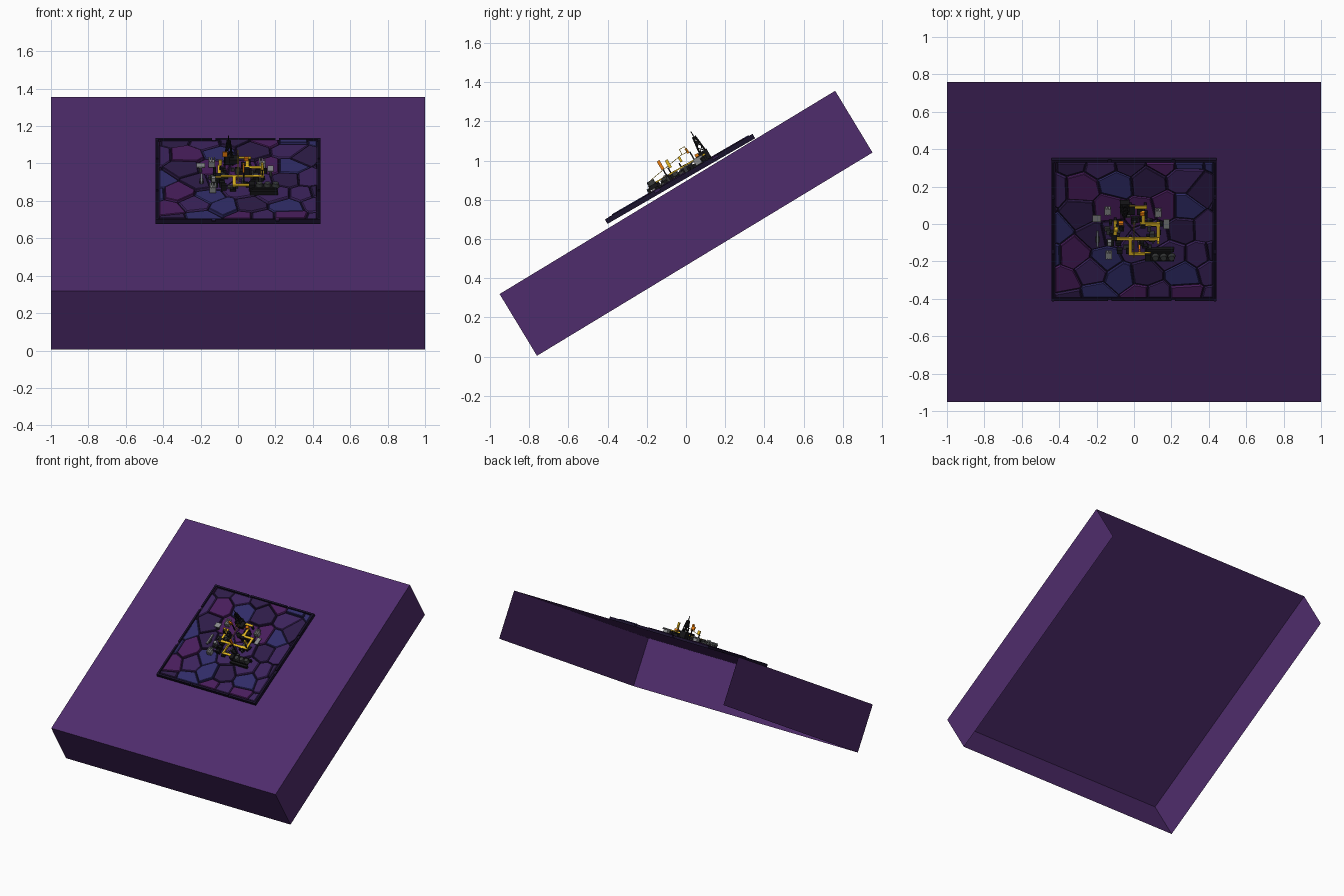
import bpy, bmesh, math, random
from mathutils import Matrix, Vector

if "Cube" in bpy.data.objects:
    bpy.data.objects.remove(bpy.data.objects["Cube"])

random.seed(7)
MATS = {}


def mat(name, rgb):
    if name not in MATS:
        m = bpy.data.materials.new(name)
        m.diffuse_color = [(c / 255) ** 2.2 for c in rgb] + [1]
        m.use_nodes = True
        m.node_tree.nodes["Principled BSDF"].inputs["Base Color"].default_value = m.diffuse_color
        MATS[name] = m
    return MATS[name]


PURPLE = mat("slab_purple", (80, 48, 108))
BASE = mat("groove_dark", (32, 25, 48))
TILES = [mat("tile_plum", (74, 35, 92)), mat("tile_blue", (52, 48, 104)),
         mat("tile_violet", (62, 40, 92)), mat("tile_dusk", (50, 34, 74))]
BLACK = mat("metal_black", (28, 28, 30))
DARK = mat("metal_dark", (58, 60, 60))
GREY = mat("metal_grey", (135, 137, 138))
YELLOW = mat("rail_yellow", (228, 184, 40))
ORANGE = mat("signal_orange", (235, 125, 20))

# Frames: x across, y up the slope, z out of the surface
SLAB = Matrix.Translation((0, -0.095, 0.8375)) @ Matrix.Rotation(math.radians(31.2), 4, 'X')
TILT = math.radians(30.1)
YC, ZC = -0.036, 0.916
PLATE = Matrix.Translation((0, YC, ZC)) @ Matrix.Rotation(TILT, 4, 'X')


def finish(name, bm, frame, m):
    me = bpy.data.meshes.new(name)
    bm.to_mesh(me)
    bm.free()
    me.materials.append(m)
    ob = bpy.data.objects.new(name, me)
    ob.matrix_world = frame
    bpy.context.collection.objects.link(ob)
    return ob


def slope(y, w):
    """Plan position y at height w above the plate -> distance up the slope."""
    return (y - YC + w * math.sin(TILT)) / math.cos(TILT)


def add_box(bm, x, v, w, sx, sv, sw, rot=None):
    m = Matrix.Translation((x, v, w)) @ (rot or Matrix()) @ Matrix.Diagonal((sx, sv, sw, 1))
    bmesh.ops.create_cube(bm, size=1, matrix=m)


def boxes(name, m, items):
    """Items are x, plan y, height w, then the three sizes."""
    bm = bmesh.new()
    for x, y, w, *s in items:
        add_box(bm, x, slope(y, w), w, *s)
    return finish(name, bm, PLATE, m)


def strut(bm, a, b, t):
    a, b = Vector(a), Vector(b)
    d = b - a
    c = (a + b) / 2
    add_box(bm, c.x, c.y, c.z, t, t, d.length, d.to_track_quat('Z', 'Y').to_matrix().to_4x4())


# Tilted slab: shell open at the underside and at the rear edge
bm = bmesh.new()
T = 0.368
top = [bm.verts.new(p) for p in ((-1, -1, 0), (1, -1, 0), (1, 1, 0), (-1, 1, 0))]
bot = [bm.verts.new(p) for p in ((-1, -1, -T), (1, -1, -T), (1, 1, -T), (-1, 1, -T))]
bm.faces.new(top)
for i, j in ((0, 1), (1, 2), (3, 0)):
    bm.faces.new((top[j], top[i], bot[i], bot[j]))
finish("tilted_slab", bm, SLAB, PURPLE)

# Plate base
H = 0.435
bm = bmesh.new()
add_box(bm, 0, 0, -0.017, 0.88, 2 * H, 0.014)
finish("plate_base", bm, PLATE, BASE)

# Cracked stone tiles: jittered cells cut by half-planes, each with sloping sides
seeds = [Vector((-0.48 + 0.16 * i + 0.08 * (j % 2) + random.uniform(-.05, .05),
                 -0.42 + 0.14 * j + random.uniform(-.04, .04))) for i in range(7) for j in range(7)]


def clip(poly, mid, n):
    out = []
    for a, b in zip(poly, poly[1:] + poly[:1]):
        da, db = (a - mid).dot(n), (b - mid).dot(n)
        if da <= 0:
            out.append(a)
        if da * db < 0:
            out.append(a.lerp(b, da / (da - db)))
    return out


def cell(s, gap):
    e, f = 0.425 - gap, 0.42 - gap
    poly = [Vector(p) for p in ((-e, -f), (e, -f), (e, f), (-e, f))]
    for o in seeds:
        if o != s and poly:
            n = (o - s).normalized()
            poly = clip(poly, (o + s) / 2 - n * gap, n)
    return poly


tile_bms = [bmesh.new() for _ in TILES]
for s in seeds:
    tb = random.choice(tile_bms)
    h = random.choice((-0.003, 0.0, 0.003, 0.007))
    rings = [(cell(s, 0.003), -0.011), (cell(s, 0.005), h - 0.003), (cell(s, 0.008), h)]
    if any(len(r[0]) != len(rings[0][0]) or len(r[0]) < 3 for r in rings):
        rings = rings[:1] + [(rings[0][0], h)]
        if len(rings[0][0]) < 3:
            continue
    vr = [[tb.verts.new((p.x, p.y, z)) for p in r] for r, z in rings]
    for lo, hi in zip(vr, vr[1:]):
        for k in range(len(lo)):
            q = (k + 1) % len(lo)
            tb.faces.new((lo[k], lo[q], hi[q], hi[k]))
    tb.faces.new(vr[-1])
for k, tb in enumerate(tile_bms):
    finish("stone_tiles_%d" % (k + 1), tb, PLATE, TILES[k])

# Broken raised rim around the plate
bm = bmesh.new()
for sgn in (-1, 1):
    for a, b in ((-0.44, -0.14), (-0.12, 0.2), (0.22, 0.44)):
        add_box(bm, sgn * 0.433, (a + b) / 2, -0.006, 0.013, b - a - 0.01, 0.016)
        add_box(bm, (a + b) / 2, sgn * 0.428, -0.006, b - a, 0.013, 0.016)
finish("plate_rim", bm, PLATE, BASE)

# Yellow overhead rails, each segment from one plan point to another
rails = [(-.02, .09, .06, .09), (.05, .06, .05, 0), (.04, 0, .13, 0), (.13, 0, .13, -.08),
         (-.11, -.08, .13, -.08), (-.1, .01, -.1, -.08), (-.02, -.08, -.02, -.16), (-.02, -.16, .08, -.16)]
rb, lb = bmesh.new(), bmesh.new()
for x0, y0, x1, y1 in rails:
    v0, v1 = slope(y0, .036), slope(y1, .036)
    add_box(rb, (x0 + x1) / 2, (v0 + v1) / 2, .036, abs(x1 - x0) + .018, abs(v1 - v0) + .018, .007)
    for x, v in ((x0, v0), (x1, v1)):
        add_box(lb, x, v, .015, .012, .012, .036)
finish("overhead_rails", rb, PLATE, YELLOW)
finish("rail_posts", lb, PLATE, BLACK)

# Orange and yellow raised markers on thin stalks
boxes("orange_markers", ORANGE, [(-.07, .005, .095, .026, .012, .028), (.045, .055, .05, .024, .02, .016),
                                 (.03, -.13, .10, .012, .016, .05)])
boxes("yellow_markers", YELLOW, [(-.095, -.03, .075, .02, .012, .03), (.13, -.09, .085, .012, .016, .045)])
boxes("marker_stalks", BLACK, [(-.07, .04, .042, .007, .007, .085), (.03, -.10, .04, .007, .007, .08),
                               (.13, -.075, .035, .007, .007, .07), (-.095, -.02, .03, .007, .007, .06)])

# Thin cable and square loop
bm = bmesh.new()
p, q = (.0, slope(-.18, .058), .058), (.0, slope(-.02, .092), .092)
strut(bm, p, q, .003)
v = q[1]
for a, b in (((0, v, .09), (0, v, .12)), ((0, v, .12), (0, v + .03, .12)),
             ((0, v + .03, .12), (0, v + .03, .09)), ((0, v + .03, .09), (0, v, .09))):
    strut(bm, a, b, .003)
finish("cable_loop", bm, PLATE, YELLOW)

# Lattice tower with dishes of equipment at its foot
bm = bmesh.new()
tx, tv = -.05, slope(.11, 0)
for i in range(4):
    c = [(-1, -1), (1, -1), (1, 1), (-1, 1)]
    (a, b), (d, e) = c[i], c[(i + 1) % 4]
    strut(bm, (tx + a * .022, tv + b * .022, 0), (tx + a * .006, tv + b * .006, .14), .007)
    for k in range(4):
        z, z2 = .03 * k + .02, .03 * k + .05
        r, r2 = .022 - .114 * z, .022 - .114 * z2
        strut(bm, (tx + a * r, tv + b * r, z), (tx + d * r2, tv + e * r2, z2), .004)
strut(bm, (tx, tv, .13), (tx, tv, .17), .005)
add_box(bm, tx, tv, .03, .05, .05, .05)
add_box(bm, tx, tv, .105, .03, .012, .02)
add_box(bm, tx + .03, tv - .02, .035, .05, .05, .025)
finish("lattice_tower", bm, PLATE, BLACK)

# Grey ribbed modules and panels around the site
mods = [(-.14, .07), (-.135, -.165), (.13, .06)]
items = []
for x, y in mods:
    items.append((x, y, .02, .035, .035, .03))
    items += [(x + k * .014, y, .034, .007, .05, .012) for k in (-1, 0, 1)]
boxes("ribbed_modules", GREY, items)
boxes("grey_panels", GREY, [(-.2, .03, .03, .045, .04, .006), (.175, 0, .03, .032, .06, .006),
                            (-.195, -.08, .025, .012, .09, .012), (-.13, -.1, .03, .022, .022, .03)])
boxes("panel_mounts", DARK, [(-.2, .03, .012, .015, .015, .034), (.175, 0, .012, .015, .02, .034),
                             (-.195, -.08, .01, .02, .03, .025), (-.13, -.1, .01, .03, .03, .024)])

# Low machinery scattered between the rails
items = []
for k in range(46):
    a, r = random.uniform(0, math.tau), random.uniform(.07, .15)
    h = random.uniform(.012, .045)
    items.append((r * math.cos(a), -.045 + .8 * r * math.sin(a), h / 2 - .003,
                  random.uniform(.01, .035), random.uniform(.01, .035), h))
boxes("low_machinery", BLACK, items[:30])
boxes("low_fittings", DARK, items[30:])

# Tracked hauler with round drums
v = slope(-.165, .02)
bm = bmesh.new()
add_box(bm, .14, v, .026, .13, .045, .026)
add_box(bm, .075, v, .044, .03, .04, .025)
for s in (-1, 1):
    add_box(bm, .14, v + s * .03, .014, .15, .016, .026)
finish("hauler_body", bm, PLATE, BLACK)
bm = bmesh.new()
for i in range(3):
    bmesh.ops.create_cone(bm, cap_ends=True, segments=12, radius1=.021, radius2=.016, depth=.025,
                          matrix=Matrix.Translation((.115 + i * .043, v, .045)))
finish("hauler_drums", bm, PLATE, DARK)
